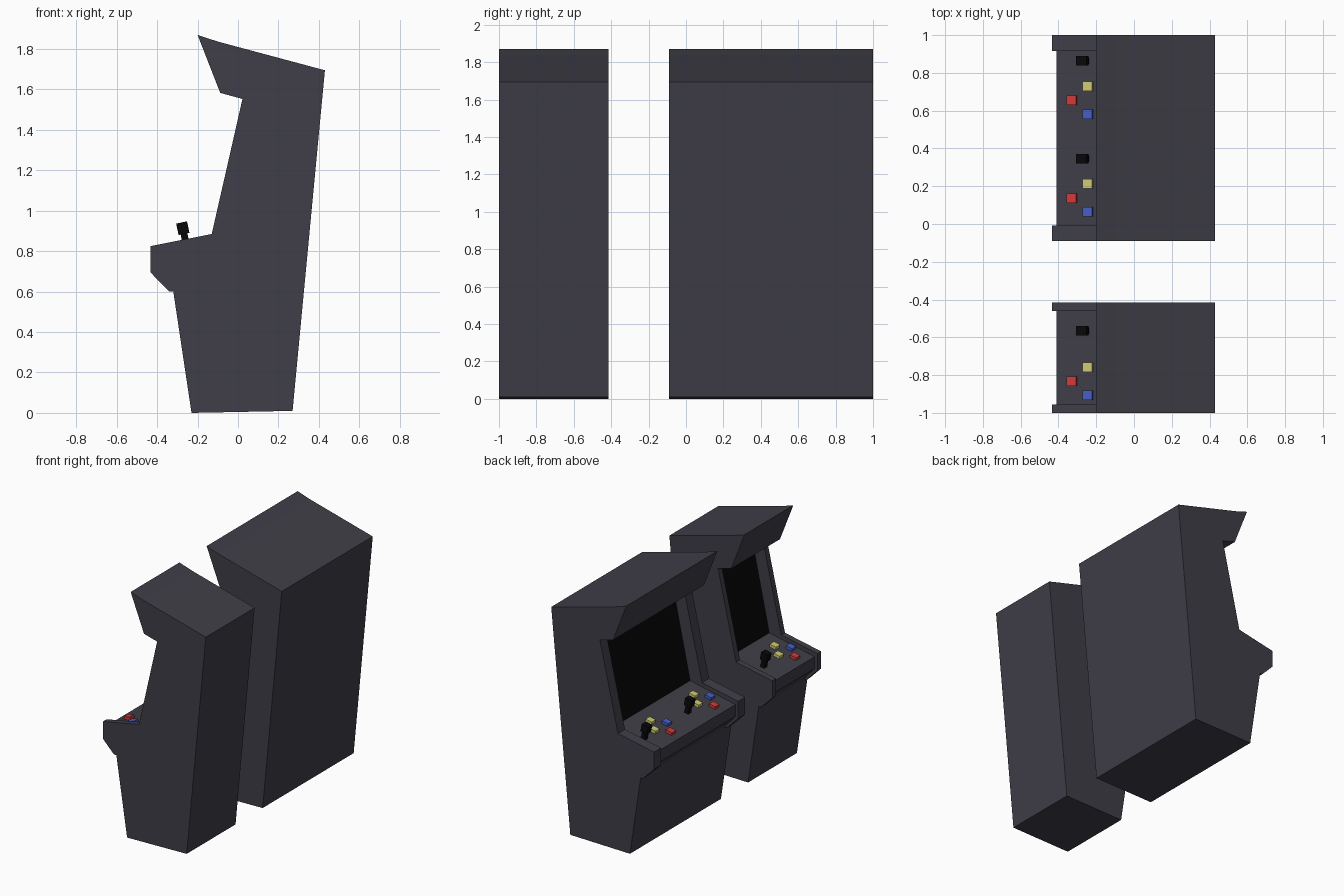
import bpy, bmesh, math
from mathutils import Matrix, Vector

if "Cube" in bpy.data.objects:
    bpy.data.objects.remove(bpy.data.objects["Cube"])


def material(name, rgb):
    m = bpy.data.materials.new(name)
    m.diffuse_color = (*rgb, 1)
    m.use_nodes = True
    m.node_tree.nodes["Principled BSDF"].inputs["Base Color"].default_value = m.diffuse_color
    return m


BODY = material("charcoal", (0.050, 0.048, 0.064))
BLACK = material("black", (0.0025, 0.0025, 0.0025))
RED = material("red", (0.62, 0.042, 0.042))
YELLOW = material("yellow", (0.62, 0.59, 0.17))
BLUE = material("blue", (0.06, 0.11, 0.55))

SLOPE = 0.21                       # rise of the control deck
DECK_TILT = math.atan(SLOPE)


def deck_z(x):
    return 0.795 + SLOPE * (x + 0.41)


def finish(bm, name, mats):
    bmesh.ops.recalc_face_normals(bm, faces=bm.faces)
    me = bpy.data.meshes.new(name)
    bm.to_mesh(me)
    bm.free()
    for m in mats:
        me.materials.append(m)
    ob = bpy.data.objects.new(name, me)
    bpy.context.collection.objects.link(ob)
    return ob


def extrude_profile(name, pts, y0, y1, screen_edge=None):
    """Extrude an xz outline along y; one edge may be painted as screen."""
    bm = bmesh.new()
    a = [bm.verts.new((x, y0, z)) for x, z in pts]
    b = [bm.verts.new((x, y1, z)) for x, z in pts]
    bm.faces.new(a)
    bm.faces.new(b[::-1])
    n = len(pts)
    for i in range(n):
        j = (i + 1) % n
        f = bm.faces.new((a[i], b[i], b[j], a[j]))
        f.material_index = 1 if i == screen_edge else 0
    return finish(bm, name, [BODY, BLACK])


def deck_box(bm, x, y, lift, size):
    """Box standing square to the tilted deck, its centre lifted along the normal."""
    normal = Vector((-math.sin(DECK_TILT), 0, math.cos(DECK_TILT)))
    pos = Vector((x, y, deck_z(x))) + normal * lift
    mat = (Matrix.Translation(pos) @ Matrix.Rotation(-DECK_TILT, 4, 'Y')
           @ Matrix.Diagonal((*size, 1)))
    bmesh.ops.create_cube(bm, size=1, matrix=mat)


# outline shared by side panels and core: base, back, top, hood
SHELL = [(-0.23, 0.0), (0.27, 0.01), (0.43, 1.695), (-0.10, 1.837),
         (-0.20, 1.87), (-0.088, 1.583)]
SIDE = SHELL + [(0.022, 1.553), (-0.13, 0.885), (-0.433, 0.825),
                (-0.433, 0.695), (-0.34, 0.60), (-0.32, 0.60)]
# recessed centre: screen, control deck and front lip
CORE = SHELL + [(0.11, 1.53), (-0.03, deck_z(-0.03)), (-0.41, deck_z(-0.41)),
                (-0.41, 0.705), (-0.325, 0.61), (-0.32, 0.60)]


def cabinet(prefix, y0, y1, thick, stations):
    extrude_profile(prefix + "_front_side_panel", SIDE, y0, y0 + thick)
    extrude_profile(prefix + "_back_side_panel", SIDE, y1 - thick, y1)
    extrude_profile(prefix + "_core_with_screen", CORE, y0 + thick, y1 - thick, 6)
    for k, (stick_y, pad_y) in enumerate(stations, 1):
        # joystick: stem and square knob
        bm = bmesh.new()
        deck_box(bm, -0.255, stick_y, 0.03, (0.034, 0.034, 0.08))
        deck_box(bm, -0.255, stick_y, 0.088, (0.055, 0.05, 0.058))
        finish(bm, f"{prefix}_joystick_{k}", [BLACK])
        # diamond of four buttons
        for name, x, dy, m in (("red", -0.328, 0, RED), ("blue", -0.243, -0.073, BLUE),
                               ("yellow", -0.243, 0.075, YELLOW),
                               ("rear_yellow", -0.158, 0, YELLOW)):
            bm = bmesh.new()
            deck_box(bm, x, pad_y + dy, 0.01, (0.052, 0.05, 0.024))
            finish(bm, f"{prefix}_{name}_button_{k}", [m])


cabinet("single", -1.0, -0.415, 0.045, [(-0.565, -0.833)])
cabinet("double", -0.09, 1.0, 0.083, [(0.865, 0.655), (0.345, 0.137)])
